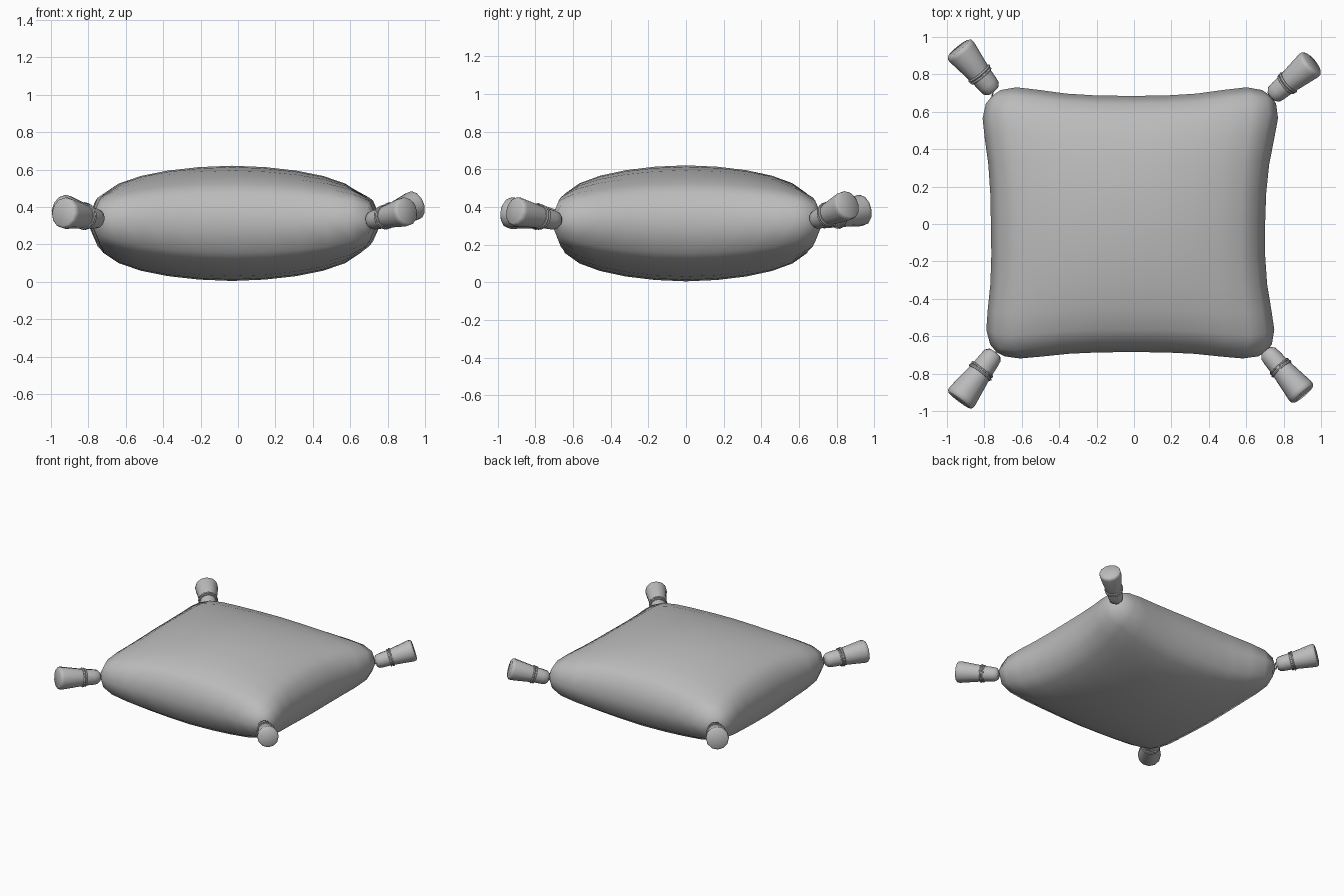
import bpy, bmesh, math
from mathutils import Vector

default = bpy.data.objects.get("Cube")
if default:
    bpy.data.objects.remove(default)

# One plain grey for the whole piece
GREY = (0.5, 0.5, 0.5, 1)
fabric = bpy.data.materials.new("grey fabric")
fabric.use_nodes = True
fabric.diffuse_color = GREY
fabric.node_tree.nodes["Principled BSDF"].inputs["Base Color"].default_value = GREY


def finish(name, bm, angle):
    bmesh.ops.recalc_face_normals(bm, faces=bm.faces)
    mesh = bpy.data.meshes.new(name)
    bm.to_mesh(mesh)
    bm.free()
    mesh.materials.append(fabric)
    obj = bpy.data.objects.new(name, mesh)
    bpy.context.collection.objects.link(obj)
    bpy.ops.object.select_all(action='DESELECT')
    obj.select_set(True)
    bpy.context.view_layer.objects.active = obj
    bpy.ops.object.shade_smooth_by_angle(angle=math.radians(angle))
    return obj


def lathe(bm, profile, sides=12, closed=False):
    """Spin (radius, height) points around z."""
    verts = [bm.verts.new((r, 0, z)) for r, z in profile]
    pairs = list(zip(verts, verts[1:] + verts[:1]))
    edges = [bm.edges.new(p) for p in (pairs if closed else pairs[:-1])]
    bmesh.ops.spin(bm, geom=verts + edges, cent=(0, 0, 0), axis=(0, 0, 1),
                   angle=math.tau, steps=sides, use_merge=True)
    bmesh.ops.remove_doubles(bm, verts=bm.verts, dist=0.0005)


# Cushion: two puffed sheets sharing a pinched outline
def swell(t):
    return abs(t) ** 3 * (1 - abs(t) ** 6) / 0.386


def puff(t):
    return max(0, 1 - abs(t) ** 1.8) ** 0.3


def cushion_point(u, v, side):
    x = u * (0.733 + 0.047 * swell(v)) - 0.032 + 0.018 * v * v + 0.012 * u * v
    y = v * (0.685 + 0.04 * swell(u)) + 0.006 * v * v * swell(u)
    z = 0.313 + 0.02 * (u * v) ** 2 + side * 0.308 * puff(u) * puff(v)
    return Vector((x, y, z))


bm = bmesh.new()
for side in (1, -1):
    sheet = bmesh.ops.create_grid(bm, x_segments=12, y_segments=12, size=1)
    for vert in sheet["verts"]:
        u, v = (math.sin(c * math.pi / 2) * 0.8 + c * 0.2 for c in vert.co.xy)
        vert.co = cushion_point(u, v, side)
bmesh.ops.remove_doubles(bm, verts=bm.verts, dist=0.0005)
finish("cushion", bm, 180)

# Tassels: rounded head, two binding rings, flared skirt, on a cord loop
HEAD = [(0, 0), (0.036, 0.002), (0.052, 0.018), (0.057, 0.05), (0.06, 0.1),
        (0.06, 0.13)]
SKIRT = [(0.064, 0.13), (0.084, 0.27), (0.082, 0.288), (0.072, 0.296), (0, 0.296)]


def ring(height, radius, thick):
    return [(radius + thick * math.cos(a * math.tau / 6),
             height + thick * math.sin(a * math.tau / 6)) for a in range(6)]


def tassel(corner, start, end, u, v, size):
    start, end = Vector(start), Vector(end)
    turn = (end - start).to_track_quat('Z', 'Y')
    stretch = (end - start).length / 0.296
    parts = (("head_and_skirt", HEAD + SKIRT, False),
             ("upper_ring", ring(0.106, 0.063, 0.007), True),
             ("lower_ring", ring(0.122, 0.065, 0.008), True))
    for part, profile, closed in parts:
        bm = bmesh.new()
        lathe(bm, profile, closed=closed)
        obj = finish(f"{corner}_tassel_{part}", bm, 50)
        obj.location = start
        obj.rotation_mode = 'QUATERNION'
        obj.rotation_quaternion = turn
        obj.scale = (size, size, stretch)
    # cord loop from the cushion corner into the tassel head
    tip = cushion_point(u, v, 0)
    along = start - tip
    bm = bmesh.new()
    lathe(bm, ring(0, 0.016, 0.004), sides=14, closed=True)
    loop = finish(f"{corner}_cord_loop", bm, 180)
    loop.location = (tip + start) / 2
    loop.rotation_mode = 'QUATERNION'
    sideways = along.cross(Vector((0, 0, 1)))
    loop.rotation_quaternion = sideways.to_track_quat('Z', 'X')
    reach = (along.length / 2 + 0.012) / 0.016
    loop.scale = (reach, 1, 1)


tassel("back_right", (-0.752, 0.71, 0.335), (-0.937, 0.94, 0.385), -1, 1, 1)
tassel("back_left", (0.736, 0.682, 0.325), (0.952, 0.862, 0.412), 1, 1, 0.95)
tassel("front_left", (0.706, -0.678, 0.325), (0.905, -0.911, 0.378), 1, -1, 0.93)
tassel("front_right", (-0.743, -0.686, 0.335), (-0.934, -0.943, 0.37), -1, -1, 1)
